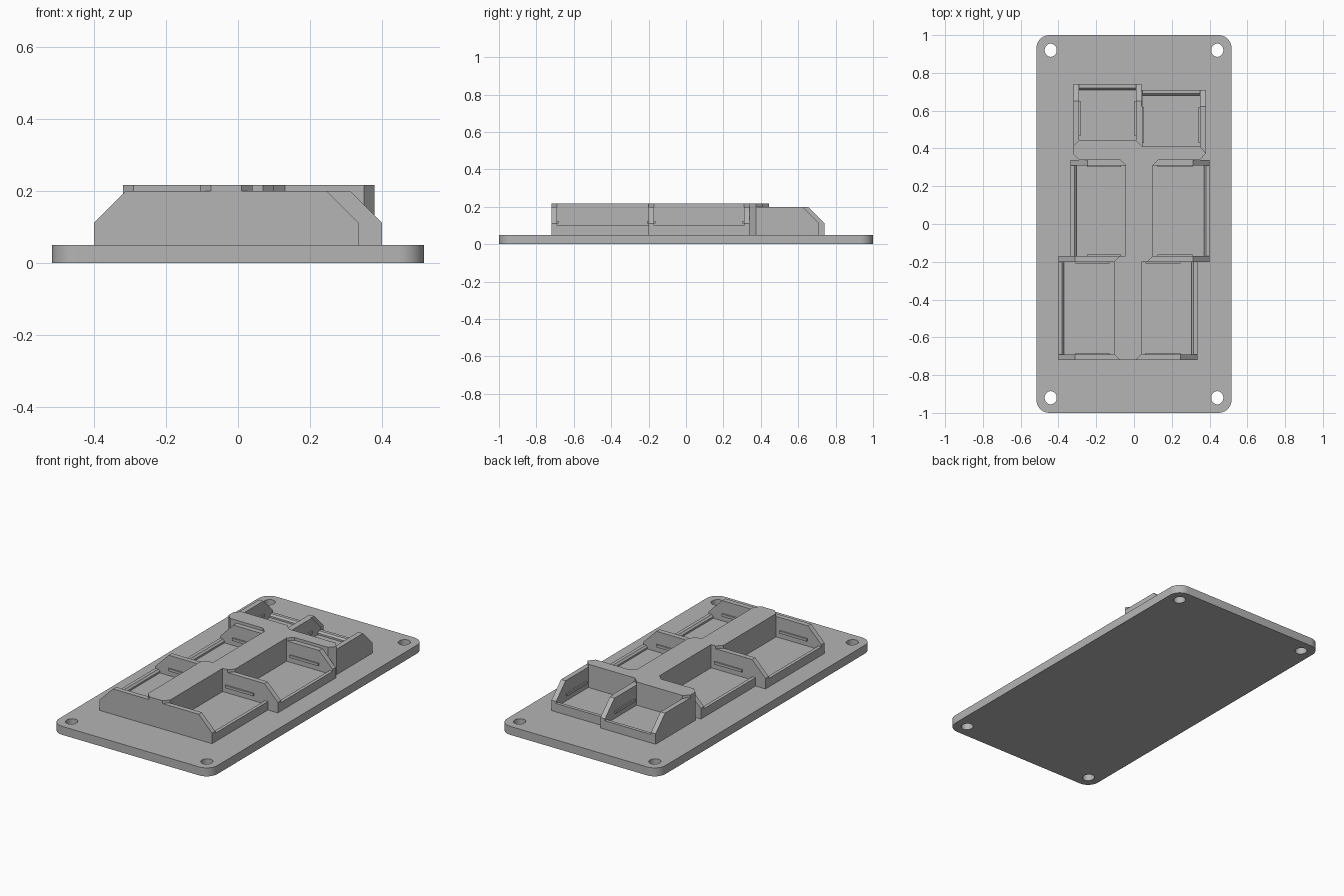
import bpy, bmesh, math
from mathutils import Vector

cube = bpy.data.objects.get("Cube")
if cube:
    bpy.data.objects.remove(cube, do_unlink=True)

grey = bpy.data.materials.new("plain_grey")
grey.use_nodes = True
grey.diffuse_color = (0.46, 0.46, 0.46, 1)
grey.node_tree.nodes["Principled BSDF"].inputs["Base Color"].default_value = (0.46, 0.46, 0.46, 1)

PLATE, FLOOR, LOW, SHOULDER, TOP = 0.05, 0.08, 0.10, 0.20, 0.217
T = 0.03  # wall thickness


def prism(name, pts, lo, hi, axis="z"):
    """Extrude a 2D outline along an axis."""
    place = {"x": lambda a, b, c: (c, a, b),
             "y": lambda a, b, c: (a, c, b),
             "z": lambda a, b, c: (a, b, c)}[axis]
    bm = bmesh.new()
    face = bm.faces.new([bm.verts.new(place(a, b, lo)) for a, b in pts])
    new = bmesh.ops.extrude_face_region(bm, geom=[face])["geom"]
    shift = Vector(place(0, 0, hi - lo))
    bmesh.ops.translate(bm, vec=shift, verts=[v for v in new if isinstance(v, bmesh.types.BMVert)])
    bmesh.ops.recalc_face_normals(bm, faces=bm.faces)
    mesh = bpy.data.meshes.new(name)
    bm.to_mesh(mesh)
    bm.free()
    mesh.materials.append(grey)
    obj = bpy.data.objects.new(name, mesh)
    bpy.context.collection.objects.link(obj)
    return obj


def box(name, x0, x1, y0, y1, z0, z1):
    return prism(name, [(x0, y0), (x1, y0), (x1, y1), (x0, y1)], z0, z1)


def wall(name, inner, outer, lo, hi, axis):
    """Upright wall whose outer top corner is cut at an angle."""
    s = 1 if outer > inner else -1
    pts = [(inner, PLATE), (outer, PLATE), (outer, 0.112),
           (outer - s * 0.088, SHOULDER), (inner, SHOULDER)]
    return prism(name, pts, lo, hi, axis)


# Base plate with rounded corners and four screw holes
outline = []
r = 0.07
for i, (sx, sy) in enumerate([(1, 1), (-1, 1), (-1, -1), (1, -1)]):
    for k in range(11):
        a = math.radians(90 * i + 9 * k)
        outline.append((sx * (0.517 - r) + r * math.cos(a), sy * (1 - r) + r * math.sin(a)))
plate = prism("base_plate", outline, 0, PLATE)
bpy.context.view_layer.objects.active = plate
for sx in (-1, 1):
    for sy in (-1, 1):
        ring = [2 * math.pi * k / 32 for k in range(32)]
        cutter = prism("hole_cutter", [(sx * 0.441 + 0.032 * math.cos(a), sy * 0.92 + 0.035 * math.sin(a))
                                       for a in ring], -0.1, 0.2)
        cutter.hide_render = True
        mod = plate.modifiers.new("hole", "BOOLEAN")
        mod.operation, mod.solver, mod.object = "DIFFERENCE", "EXACT", cutter
        bpy.ops.object.modifier_apply(modifier=mod.name)
        bpy.data.objects.remove(cutter, do_unlink=True)
bpy.ops.object.select_all(action="DESELECT")
plate.select_set(True)
bpy.ops.object.shade_smooth_by_angle(angle=math.radians(30))

# Pocket floors
box("front_floor", -0.40, 0.335, -0.72, -0.19, PLATE, FLOOR)
box("middle_floor", -0.335, 0.40, -0.20, 0.34, PLATE, FLOOR)
box("back_right_floor", -0.32, 0.04, 0.37, 0.74, PLATE, FLOOR)
box("back_left_floor", 0.04, 0.38, 0.38, 0.71, PLATE, FLOOR)

# Raised centre spine with crossbar
prism("spine", [
    (-0.075, -0.72), (0.01, -0.72), (0.04, -0.69), (0.04, -0.20), (0.07, -0.20),
    (0.10, -0.17), (0.10, 0.31), (0.13, 0.34), (0.35, 0.34), (0.38, 0.375),
    (0.35, 0.41), (0.045, 0.41), (0.01, 0.445), (-0.29, 0.445), (-0.32, 0.415),
    (-0.32, 0.37), (-0.29, 0.34), (-0.075, 0.34), (-0.045, 0.31), (-0.045, -0.17),
    (-0.075, -0.17), (-0.105, -0.20), (-0.105, -0.69)], PLATE, TOP)

# Cross walls: y start, right end, left end
for name, y, right, left in [("front_wall", -0.72, -0.40, 0.335),
                             ("divider_wall", -0.20, -0.40, 0.40),
                             ("rear_wall", 0.31, -0.335, 0.40)]:
    for side, end in (("right", right), ("left", left)):
        wall(f"{name}_{side}", 0.0, end, y, y + T, "y")

# Walls of the two back pockets
wall("back_outer_wall_right", 0.40, 0.74, -0.32, -0.29, "x")
wall("back_centre_wall_right", 0.40, 0.74, 0.01, 0.04, "x")
wall("back_centre_wall_left", 0.40, 0.71, 0.03, 0.045, "x")
wall("back_outer_wall_left", 0.375, 0.71, 0.35, 0.38, "x")


def low_profile(outer, s):
    """Low rim with a small step on its inner side."""
    return [(outer, PLATE), (outer, LOW), (outer - s * 0.02, LOW),
            (outer - s * T, LOW - 0.01), (outer - s * T, PLATE)]


# Low outer rims
for name, outer, y0, y1 in [("front_rim_right", -0.40, -0.70, -0.19),
                            ("front_rim_left", 0.335, -0.70, -0.19),
                            ("middle_rim_right", -0.335, -0.18, 0.32),
                            ("middle_rim_left", 0.40, -0.18, 0.32)]:
    prism(name, low_profile(outer, 1 if outer > 0 else -1), y0, y1, "y")
prism("back_rim_right", low_profile(0.74, 1), -0.30, 0.02, "x")
prism("back_rim_left", low_profile(0.71, 1), 0.04, 0.36, "x")

# Snap ribs on the facing walls of every pocket
RIB, Z0, Z1 = 0.008, 0.11, 0.125
for name, x0, x1, y0, y1 in [("front_right", -0.31, -0.13, -0.69, -0.20),
                             ("front_left", 0.06, 0.245, -0.69, -0.20),
                             ("middle_right", -0.25, -0.07, -0.17, 0.31),
                             ("middle_left", 0.125, 0.31, -0.17, 0.31)]:
    box(f"{name}_rib_front", x0, x1, y0 - 0.002, y0 + RIB, Z0, Z1)
    box(f"{name}_rib_back", x0, x1, y1 - RIB, y1 + 0.002, Z0, Z1)
for name, x0, x1, y0, y1 in [("back_right", -0.29, 0.01, 0.465, 0.65),
                             ("back_left", 0.045, 0.35, 0.43, 0.62)]:
    box(f"{name}_rib_outer", x0 - 0.002, x0 + RIB, y0, y1, Z0, Z1)
    box(f"{name}_rib_inner", x1 - RIB, x1 + 0.002, y0, y1, Z0, Z1)
